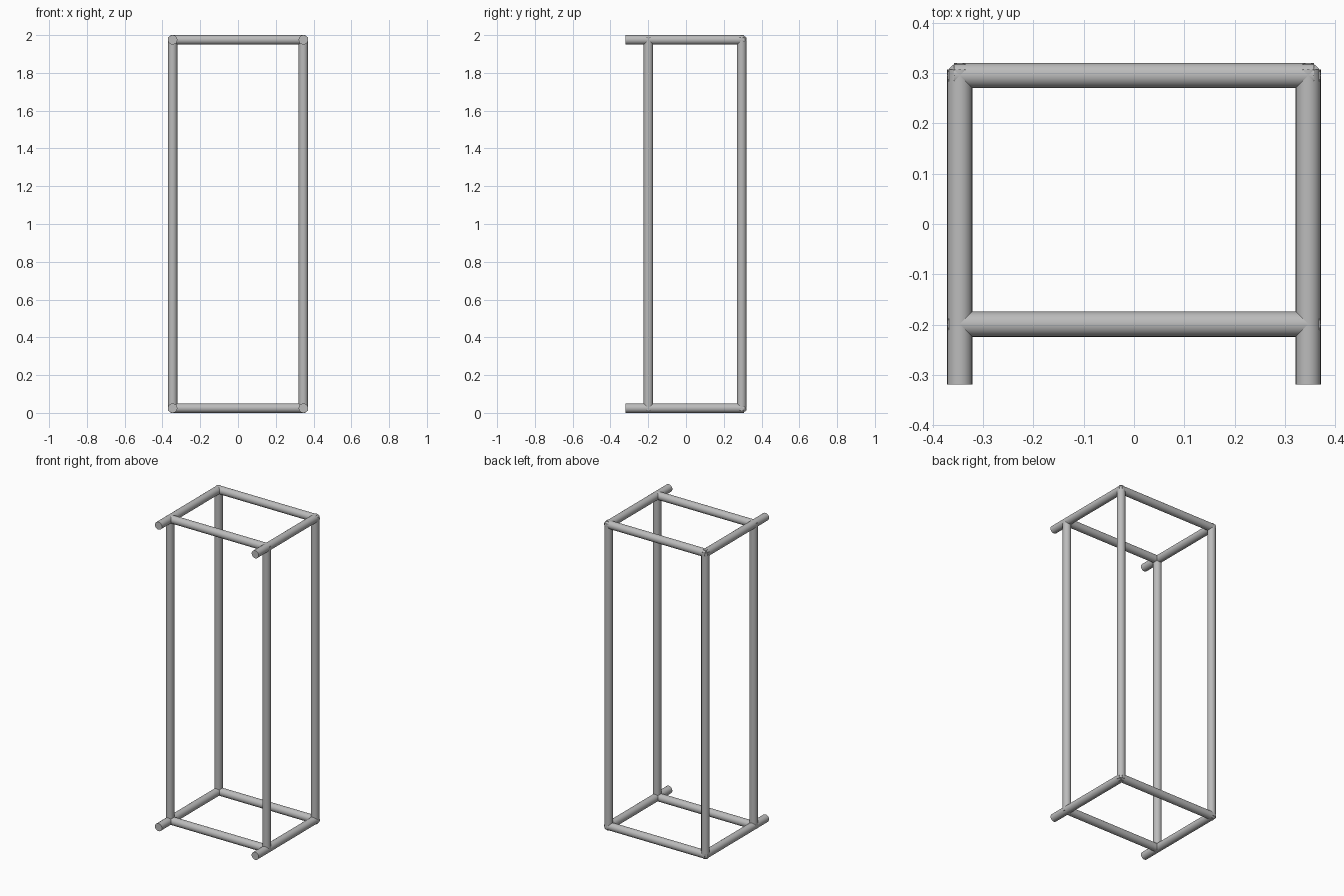
import bpy
from mathutils import Vector

cube = bpy.data.objects.get("Cube")
if cube:
    bpy.data.objects.remove(cube, do_unlink=True)

RADIUS = 0.025
SIDE_X = 0.346
FRONT_Y, BACK_Y = -0.199, 0.295
LOW_Z, HIGH_Z = RADIUS, 2 - RADIUS
OVERRUN = 0.012

steel = bpy.data.materials.new("grey_steel")
steel.use_nodes = True
steel.diffuse_color = (0.5, 0.5, 0.5, 1)
steel.node_tree.nodes["Principled BSDF"].inputs["Base Color"].default_value = (0.5, 0.5, 0.5, 1)


def tube(name, start, end):
    """Round capped bar between two points."""
    start, end = Vector(start), Vector(end)
    axis = end - start
    bpy.ops.mesh.primitive_cylinder_add(
        vertices=24, radius=RADIUS, depth=axis.length, location=(start + end) / 2,
        rotation=axis.to_track_quat('Z', 'Y').to_euler())
    bar = bpy.context.object
    bar.name = name
    bar.data.materials.append(steel)
    bpy.ops.object.shade_smooth_by_angle()


# Uprights at the four corners
for side, x in (("left", SIDE_X), ("right", -SIDE_X)):
    for place, y in (("front", FRONT_Y), ("back", BACK_Y)):
        tube(f"{place}_{side}_post", (x, y, LOW_Z - OVERRUN), (x, y, HIGH_Z + OVERRUN))

# Bottom and top frames: side rails project past the front crossbar
for level, z in (("bottom", LOW_Z), ("top", HIGH_Z)):
    for side, x in (("left", SIDE_X), ("right", -SIDE_X)):
        tube(f"{level}_{side}_rail", (x, -0.319, z), (x, BACK_Y + OVERRUN, z))
    tube(f"{level}_front_crossbar", (-SIDE_X, FRONT_Y, z), (SIDE_X, FRONT_Y, z))
    reach = SIDE_X + OVERRUN
    tube(f"{level}_back_crossbar", (-reach, BACK_Y, z), (reach, BACK_Y, z))
